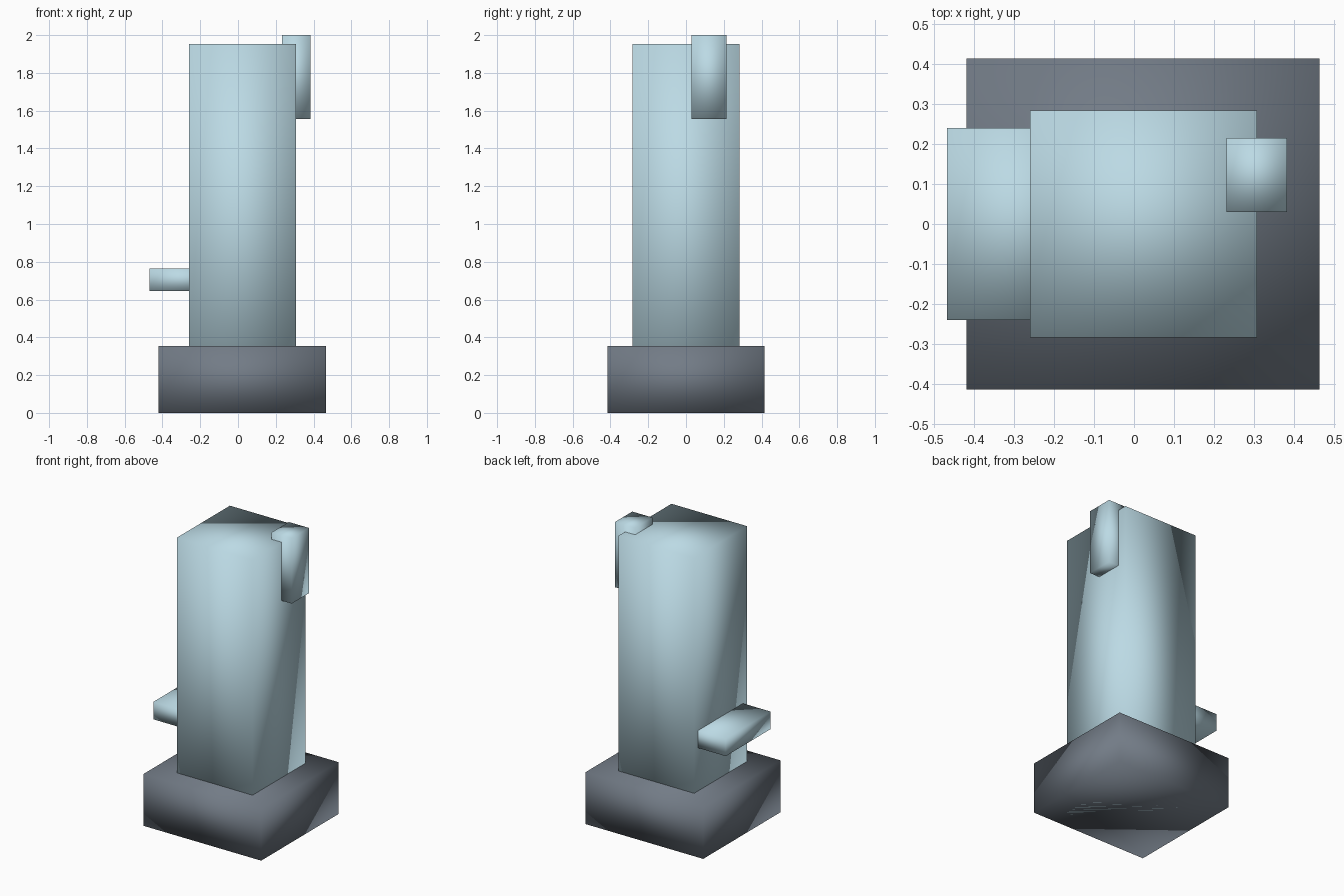
import bpy, bmesh
from mathutils import Vector

if "Cube" in bpy.data.objects:
    bpy.data.objects.remove(bpy.data.objects["Cube"])


def material(name, rgb):
    m = bpy.data.materials.new(name)
    m.diffuse_color = (*rgb, 1)
    m.use_nodes = True
    m.node_tree.nodes["Principled BSDF"].inputs["Base Color"].default_value = m.diffuse_color
    return m


def box(name, lo, hi, mat):
    """Box between two corners, smooth shaded across shared corners."""
    lo, hi = Vector(lo), Vector(hi)
    bm = bmesh.new()
    bmesh.ops.create_cube(bm, size=1)
    bmesh.ops.scale(bm, vec=hi - lo, verts=bm.verts)
    bmesh.ops.translate(bm, vec=(lo + hi) / 2, verts=bm.verts)
    for f in bm.faces:
        f.smooth = True
    mesh = bpy.data.meshes.new(name)
    bm.to_mesh(mesh)
    bm.free()
    mesh.materials.append(mat)
    ob = bpy.data.objects.new(name, mesh)
    bpy.context.collection.objects.link(ob)
    return ob


pale = material("pale_blue", (0.50, 0.70, 0.78))
slate = material("slate", (0.17, 0.20, 0.24))

# Heavy plinth and the tall column standing through it
box("base", (-0.42, -0.415, 0), (0.465, 0.415, 0.353), slate)
box("column", (-0.26, -0.284, 0), (0.308, 0.284, 1.953), pale)

# Ledge on the left side, set into the column
box("ledge", (-0.468, -0.241, 0.645), (-0.1, 0.241, 0.764), pale)

# Upright block on the upper right edge
box("top_block", (0.232, 0.03, 1.556), (0.383, 0.215, 2.0), pale)
